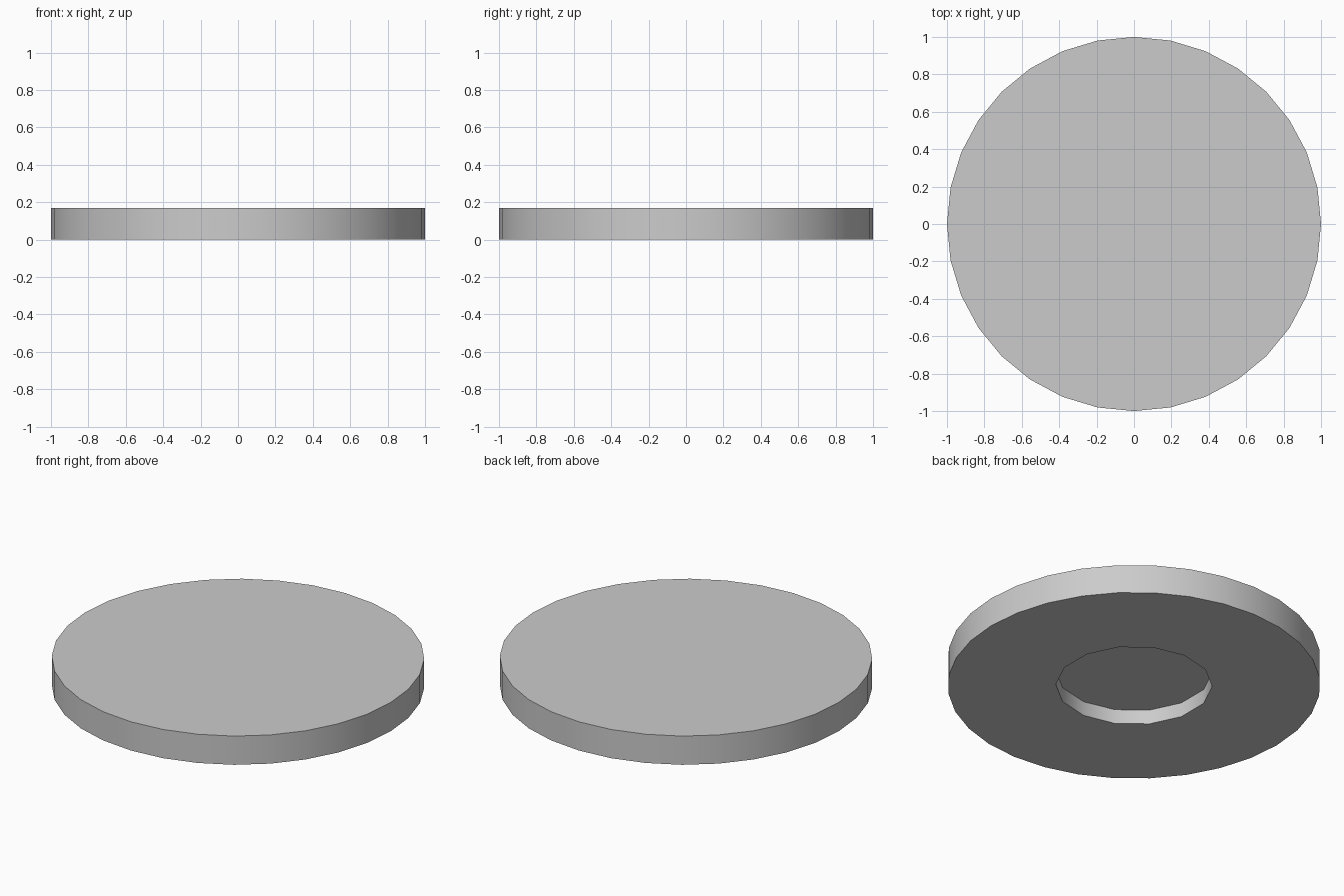
import bpy
import math

if "Cube" in bpy.data.objects:
    bpy.data.objects.remove(bpy.data.objects["Cube"])


def cylinder(name, sides, radius, z0, z1):
    bpy.ops.mesh.primitive_cylinder_add(vertices=sides, radius=radius,
                                        depth=z1 - z0, location=(0, 0, (z0 + z1) / 2))
    obj = bpy.context.object
    obj.name = name
    return obj


# Recess in the underside
cutter = cylinder("recess_cutter", 14, 0.42, -0.1, 0.085)
cutter.hide_render = True

# Main disc
disc = cylinder("disc", 32, 1.0, 0.0, 0.17)
mod = disc.modifiers.new("recess", 'BOOLEAN')
mod.operation = 'DIFFERENCE'
mod.solver = 'EXACT'
mod.object = cutter
bpy.ops.object.modifier_apply(modifier=mod.name)
bpy.data.objects.remove(cutter)

# Smooth rims, sharp edges
bpy.ops.object.shade_smooth_by_angle(angle=math.radians(35))
